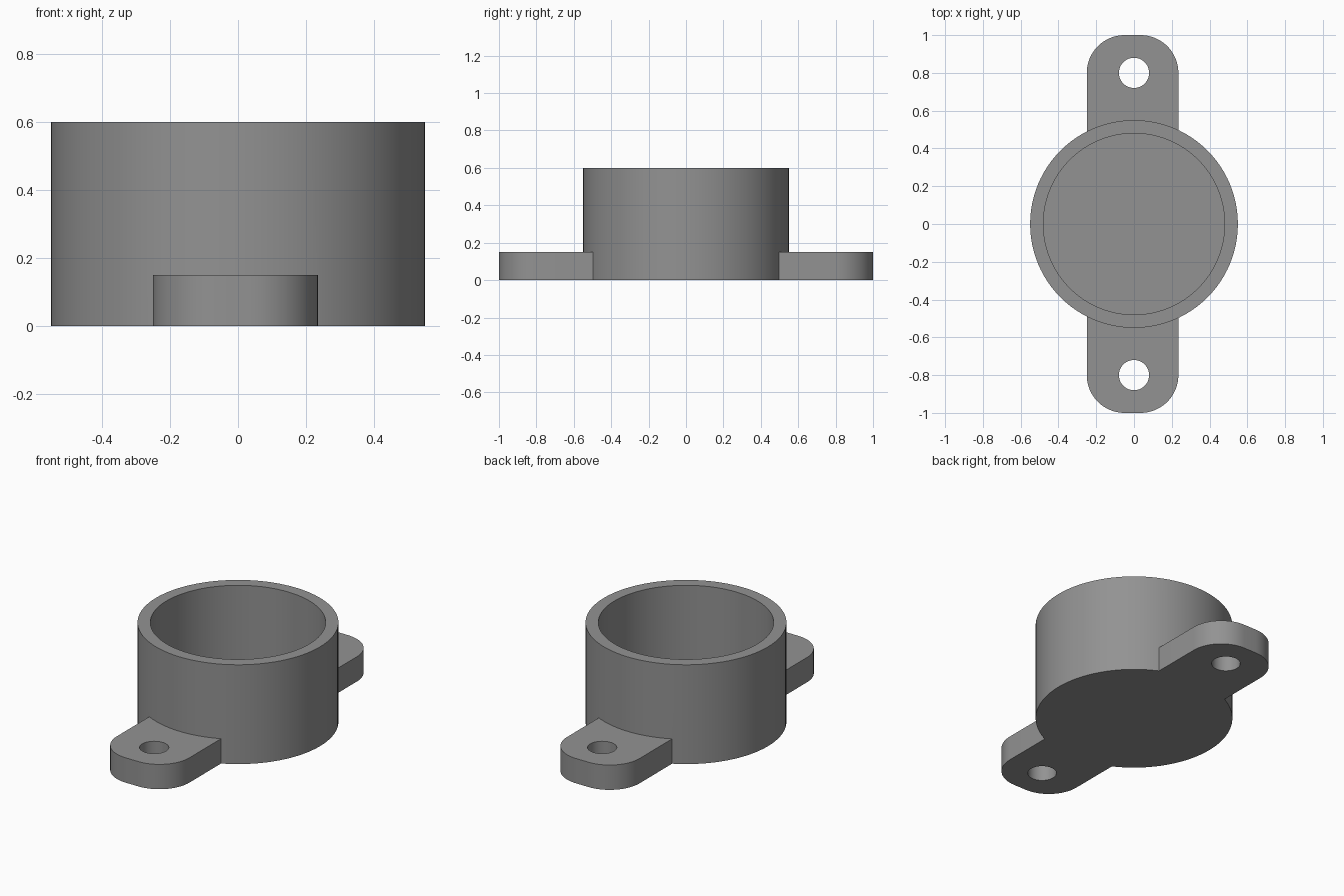
import bpy, bmesh, math

if "Cube" in bpy.data.objects:
    bpy.data.objects.remove(bpy.data.objects["Cube"])

grey = bpy.data.materials.new("mid grey")
grey.diffuse_color = (0.29, 0.29, 0.29, 1)
grey.use_nodes = True
grey.node_tree.nodes["Principled BSDF"].inputs["Base Color"].default_value = grey.diffuse_color

R_OUT, R_IN, HEIGHT, FLOOR = 0.55, 0.48, 0.60, 0.07
TAB_H, HOLE_R, HOLE_Y = 0.15, 0.08, 0.80
X_LEFT, X_RIGHT, CORNER = -0.25, 0.235, 0.20


def prism(name, outline, z0, z1):
    """Extrude a counter-clockwise outline from z0 to z1."""
    bm = bmesh.new()
    face = bm.faces.new([bm.verts.new((x, y, z0)) for x, y in outline])
    top = bmesh.ops.extrude_face_region(bm, geom=[face])["geom"]
    for v in top:
        if isinstance(v, bmesh.types.BMVert):
            v.co.z = z1
    bmesh.ops.recalc_face_normals(bm, faces=bm.faces)
    mesh = bpy.data.meshes.new(name)
    bm.to_mesh(mesh)
    bm.free()
    mesh.materials.append(grey)
    ob = bpy.data.objects.new(name, mesh)
    bpy.context.collection.objects.link(ob)
    return ob


def arc(cx, cy, r, a0, a1, n):
    angles = [math.radians(a0 + (a1 - a0) * i / n) for i in range(n + 1)]
    return [(cx + r * math.cos(a), cy + r * math.sin(a)) for a in angles]


def circle(cx, cy, r, n):
    return arc(cx, cy, r, 0, 360, n)[:-1]


def combine(target, other, operation):
    mod = target.modifiers.new(operation.title(), "BOOLEAN")
    mod.object, mod.operation, mod.solver = other, operation, "EXACT"
    bpy.context.view_layer.objects.active = target
    bpy.ops.object.modifier_apply(modifier=mod.name)
    bpy.data.objects.remove(other)


# Round cup body, solid for now
holder = prism("flanged_cup", circle(0, 0, R_OUT, 96), 0, HEIGHT)

# Mounting tabs with rounded outer corners
for side in (1, -1):
    y = 1 - CORNER
    outline = ([(X_LEFT, 0.2), (X_RIGHT, 0.2)]
               + arc(X_RIGHT - CORNER, y, CORNER, 0, 90, 16)
               + arc(X_LEFT + CORNER, y, CORNER, 90, 180, 16))
    tab = prism("mounting_tab", [(x, side * v) for x, v in outline], 0, TAB_H)
    combine(holder, tab, "UNION")

# Open cavity and screw holes
combine(holder, prism("cavity", circle(0, 0, R_IN, 96), FLOOR, 1), "DIFFERENCE")
for side in (1, -1):
    hole = prism("screw_hole", circle(0, side * HOLE_Y, HOLE_R, 48), -0.1, 0.3)
    combine(holder, hole, "DIFFERENCE")

# Smooth curved walls, crisp rims
bpy.ops.object.select_all(action="DESELECT")
holder.select_set(True)
bpy.context.view_layer.objects.active = holder
bpy.ops.object.shade_smooth_by_angle(angle=math.radians(30))
